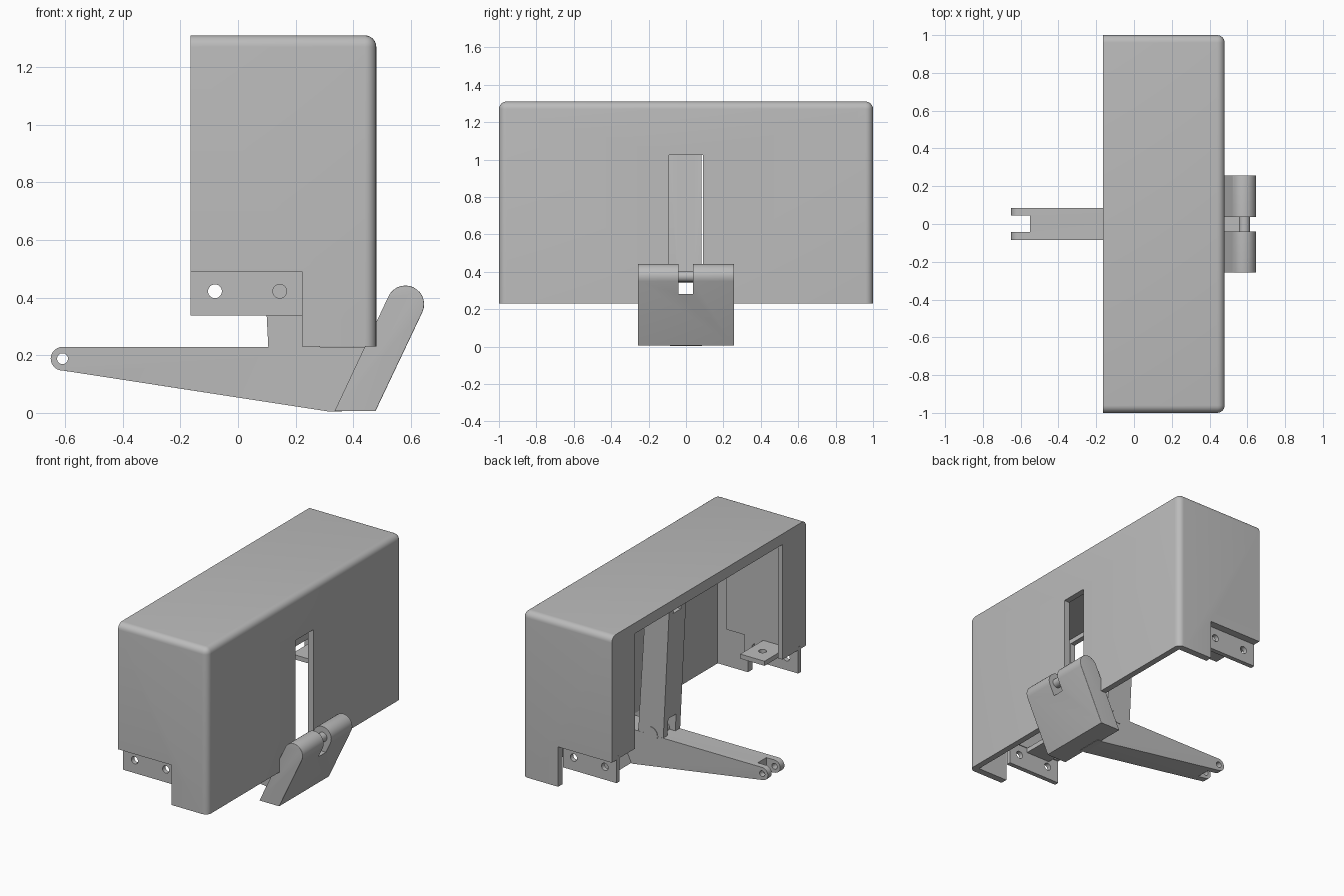
import bpy, bmesh, math
from mathutils import Matrix

if "Cube" in bpy.data.objects:
    bpy.data.objects.remove(bpy.data.objects["Cube"])

grey = bpy.data.materials.new("plain grey")
grey.diffuse_color = (0.5, 0.5, 0.5, 1)
grey.use_nodes = True
grey.node_tree.nodes["Principled BSDF"].inputs["Base Color"].default_value = grey.diffuse_color


def finish(bm, name):
    bmesh.ops.recalc_face_normals(bm, faces=bm.faces)
    me = bpy.data.meshes.new(name)
    bm.to_mesh(me)
    bm.free()
    me.materials.append(grey)
    ob = bpy.data.objects.new(name, me)
    bpy.context.collection.objects.link(ob)
    return ob


def bevel(bm, rule, width, segments=6):
    """Round the edges whose two end points satisfy the rule."""
    edges = [e for e in bm.edges if rule(e.verts[0].co, e.verts[1].co)]
    bmesh.ops.bevel(bm, geom=edges, offset=width, segments=segments,
                    profile=0.5, affect='EDGES', clamp_overlap=True)


def box_mesh(x, y, z):
    bm = bmesh.new()
    bmesh.ops.create_cube(bm, size=1)
    for v in bm.verts:
        v.co = [r[0] if c < 0 else r[1] for c, r in zip(v.co, (x, y, z))]
    return bm


def box(name, x, y, z):
    return finish(box_mesh(x, y, z), name)


def prism_mesh(points, y0, y1):
    """Extrude an xz outline along y."""
    bm = bmesh.new()
    f = bm.faces.new([bm.verts.new((x, y0, z)) for x, z in points])
    r = bmesh.ops.extrude_face_region(bm, geom=[f])
    for v in r["geom"]:
        if isinstance(v, bmesh.types.BMVert):
            v.co.y = y1
    return bm


def rod(name, centre, radius, length, axis='Y'):
    bm = bmesh.new()
    rot = Matrix.Rotation(math.pi / 2, 4, 'X') if axis == 'Y' else Matrix()
    bmesh.ops.create_cone(bm, cap_ends=True, segments=32, radius1=radius, radius2=radius,
                          depth=length, matrix=Matrix.Translation(centre) @ rot)
    return finish(bm, name)


def cut(ob, *cutters):
    for c in cutters:
        m = ob.modifiers.new("cut", 'BOOLEAN')
        m.operation = 'DIFFERENCE'
        m.solver = 'EXACT'
        m.object = c
        bpy.context.view_layer.objects.active = ob
        bpy.ops.object.modifier_apply(modifier=m.name)
        bpy.data.objects.remove(c)


def smooth(ob):
    bpy.ops.object.select_all(action='DESELECT')
    ob.select_set(True)
    bpy.context.view_layer.objects.active = ob
    bpy.ops.object.shade_smooth_by_angle(angle=math.radians(35))


def arc(cx, cz, r, a0, a1, n=14):
    return [(cx + r * math.cos(math.radians(a0 + (a1 - a0) * i / n)),
             cz + r * math.sin(math.radians(a0 + (a1 - a0) * i / n))) for i in range(n + 1)]


# Housing: rounded shell, open at the rear and below, notched ends, centre slot
bm = box_mesh((-0.165, 0.48), (-1, 1), (0.23, 1.31))
bevel(bm, lambda a, b: (a.x > 0.4 and b.x > 0.4 and (a.z > 1 or b.z > 1))
      or (a.z > 1 and b.z > 1 and a.y * b.y > 0), 0.04)
housing = finish(bm, "housing")
cut(housing,
    box("cutter", (-0.3, 0.44), (-0.955, 0.955), (0.1, 1.27)),
    box("cutter", (-0.3, 0.222), (-1.2, 1.2), (0.1, 0.49)),
    box("cutter", (0.4, 0.6), (-0.092, 0.092), (0.1, 1.025)))
smooth(housing)

# Rear top lip
box("rear_lip", (-0.164, -0.13), (-0.955, 0.955), (1.24, 1.275))

# Mounting bracket at each end
for s, side in ((-1, "front"), (1, "back")):
    def yr(a, b):
        return tuple(sorted((s * a, s * b)))
    plate = box(side + "_mount_plate", (-0.165, 0.222), yr(0.92, 0.95), (0.338, 0.51))
    cut(plate, *[rod("cutter", (x, s * 0.93, 0.422), 0.024, 0.3) for x in (-0.08, 0.145)])
    smooth(plate)
    box(side + "_inner_panel", (-0.15, 0.35), yr(0.915, 0.957), (0.49, 1.272))
    box(side + "_rear_flange", (-0.164, -0.13), yr(0.76, 0.955), (0.49, 1.26))
    tab = box(side + "_tab", (-0.09, 0.085), yr(0.68, 0.93), (0.46, 0.49))
    cut(tab, rod("cutter", (0.0, s * 0.79, 0.475), 0.024, 0.3, 'Z'))
    smooth(tab)

# Upright link: leaning bar with rounded ends, forked at the top, window below
PX, PZ = 0.195, 0.23
TX, TZ = 0.147, 1.08
outline = arc(PX, PZ, 0.09, 180, 363) + arc(TX, TZ, 0.085, 3, 183)
link = finish(prism_mesh(outline, -0.09, 0.084), "upright_link")
cut(link,
    box("cutter", (-0.1, 0.4), (-0.04, 0.04), (1.035, 1.3)),
    box("cutter", (-0.1, 0.4), (-0.04, 0.04), (0.1, 0.34)),
    rod("cutter", (TX, 0, TZ), 0.022, 0.4))
smooth(link)
smooth(rod("pivot_pin", (PX, -0.003, PZ), 0.05, 0.182))

# Lever: long tapered arm with rounded underside and forked tip
outline = (arc(-0.609, 0.188, 0.041, 90, 270)
           + [(-0.55, 0.138), (0.32, 0.004), (0.36, 0.004), (0.46, 0.228)])
bm = prism_mesh(outline, -0.085, 0.085)
bevel(bm, lambda a, b: abs(a.y - b.y) < 0.001 and abs(a.x - b.x) > 0.5 and a.z < 0.2 and b.z < 0.2,
      0.05)
lever = finish(bm, "lever_arm")
cut(lever,
    box("cutter", (-0.8, -0.55), (-0.042, 0.046), (0, 0.5)),
    rod("cutter", (-0.609, 0, 0.188), 0.019, 0.4))
smooth(lever)

# Pedal: slanted pad with round top, soft outer edges and a centre notch
outline = [(0.335, 0.006), (0.477, 0.006)] + arc(0.581, 0.377, 0.065, -25, 155)
bm = prism_mesh(outline, -0.257, 0.257)
bevel(bm, lambda a, b: abs(a.y - b.y) < 0.001 and a.x + b.x > 0.85
      and not (a.z < 0.01 and b.z < 0.01)
      and not (a.x < 0.53 and b.x < 0.53), 0.035, 5)
pedal = finish(bm, "pedal")
cut(pedal, box("cutter", (0.3, 0.8), (-0.04, 0.038), (0.28, 0.6)))
smooth(pedal)
smooth(rod("pedal_pin", (0.585, 0, 0.375), 0.03, 0.12))
